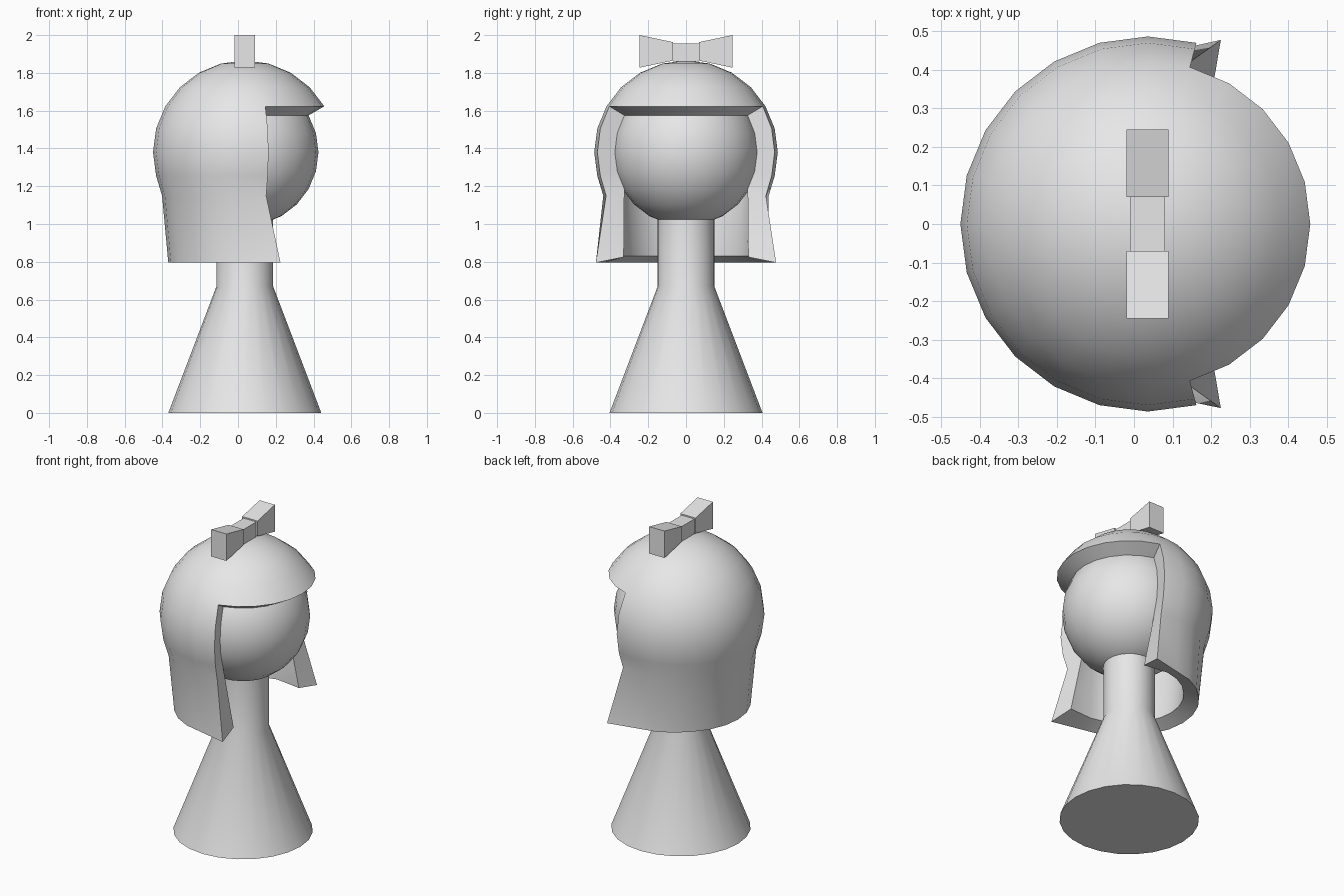
import bpy, bmesh, math
from mathutils import Vector

cube = bpy.data.objects.get("Cube")
if cube:
    bpy.data.objects.remove(cube, do_unlink=True)

grey = bpy.data.materials.new("light_grey")
grey.use_nodes = True
grey.diffuse_color = (0.8, 0.8, 0.8, 1)
grey.node_tree.nodes["Principled BSDF"].inputs["Base Color"].default_value = (0.8, 0.8, 0.8, 1)

AXIS_X, HEAD_Z, HEAD_R = 0.036, 1.38, 0.39
SEGS = 24
STEP = 360 // SEGS


def finish(name, bm, smooth=True):
    bmesh.ops.recalc_face_normals(bm, faces=bm.faces)
    mesh = bpy.data.meshes.new(name)
    bm.to_mesh(mesh)
    bm.free()
    mesh.materials.append(grey)
    obj = bpy.data.objects.new(name, mesh)
    bpy.context.collection.objects.link(obj)
    if smooth:
        bpy.ops.object.select_all(action='DESELECT')
        obj.select_set(True)
        bpy.context.view_layer.objects.active = obj
        bpy.ops.object.shade_smooth_by_angle(angle=math.radians(30))
    return obj


def polar(deg, r, z):
    a = math.radians(deg)
    return Vector((AXIS_X + r * math.cos(a), r * math.sin(a), z))


# Body: flared cone running into a straight neck
bm = bmesh.new()
rings = [[bm.verts.new(polar(i * STEP, r, z)) for i in range(SEGS)]
         for r, z in ((0.405, 0), (0.15, 0.67), (0.15, 1.06))]
for low, high in zip(rings, rings[1:]):
    for i in range(SEGS):
        j = (i + 1) % SEGS
        bm.faces.new((low[i], low[j], high[j], high[i]))
bm.faces.new(rings[0])
bm.faces.new(rings[-1])
finish("body", bm)

# Head
bm = bmesh.new()
bmesh.ops.create_uvsphere(bm, u_segments=SEGS, v_segments=12, radius=HEAD_R)
bmesh.ops.translate(bm, verts=bm.verts, vec=(AXIS_X, 0, HEAD_Z))
finish("head", bm)


# Hair: thick shell, a full cap above and an open-fronted skirt below
def hair_point(deg, row, outer):
    off = abs(180 - deg)                      # angle away from the back
    if row == "hem":
        if off == 105:                        # flared front corner
            x, y = (0.225, 0.477) if outer else (0.2, 0.33)
            return Vector((x, math.copysign(y, 180 - deg), 0.795 if outer else 0.825))
        flare = 0.03 * max(0, (off - 45) / 45)
        return polar(deg, (0.405 if outer else 0.315) + flare, 0.795 if outer else 0.83)
    if row == -30:                            # nape, where the skirt begins
        return polar(deg, 0.438 if outer else 0.338, 1.15 if outer else 1.185)
    r = 0.486 if outer else HEAD_R
    e = math.radians(row)
    return polar(deg, r * math.cos(e), HEAD_Z + r * math.sin(e))


ROWS = [75, 60, 45, 30, 15, 0, -15, -30, "hem"]
bm = bmesh.new()
shells = []
for outer in (True, False):
    pole = bm.verts.new((AXIS_X, 0, HEAD_Z + (0.486 if outer else HEAD_R)))
    grid = {}
    for k, row in enumerate(ROWS):
        for deg in range(0, 360, STEP):
            if k <= 3 or 75 <= deg <= 285:
                grid[k, deg] = bm.verts.new(hair_point(deg, row, outer))
    for deg in range(0, 360, STEP):
        nxt = (deg + STEP) % 360
        bm.faces.new((pole, grid[0, deg], grid[0, nxt]))
        for k in range(len(ROWS) - 1):
            if k < 3 or 75 <= deg < 285:
                bm.faces.new((grid[k, deg], grid[k + 1, deg],
                              grid[k + 1, nxt], grid[k, nxt]))
    shells.append(grid)
partner = {shells[0][key]: shells[1][key] for key in shells[0]}
for edge in [e for e in bm.edges if e.is_boundary and e.verts[0] in partner]:
    a, b = edge.verts
    bm.faces.new((a, b, partner[b], partner[a]))
finish("hair", bm)

# Bow: two tapered loops and a knot
MID_X = 0.035


def tapered_block(name, half_x, ends):
    bm = bmesh.new()
    loops = []
    for y, low, high in ends:
        loops.append([bm.verts.new((MID_X + sx * half_x, y, z))
                      for sx, z in ((-1, low), (1, low), (1, high), (-1, high))])
    for i in range(4):
        j = (i + 1) % 4
        bm.faces.new((loops[0][i], loops[0][j], loops[1][j], loops[1][i]))
    for loop in loops:
        bm.faces.new(loop)
    finish(name, bm, smooth=False)


for side, name in ((1, "bow_loop_left"), (-1, "bow_loop_right")):
    tapered_block(name, 0.054, ((side * 0.07, 1.865, 1.963), (side * 0.245, 1.828, 2.0)))
tapered_block("bow_knot", 0.045, ((-0.07, 1.86, 1.955), (0.07, 1.86, 1.955)))
